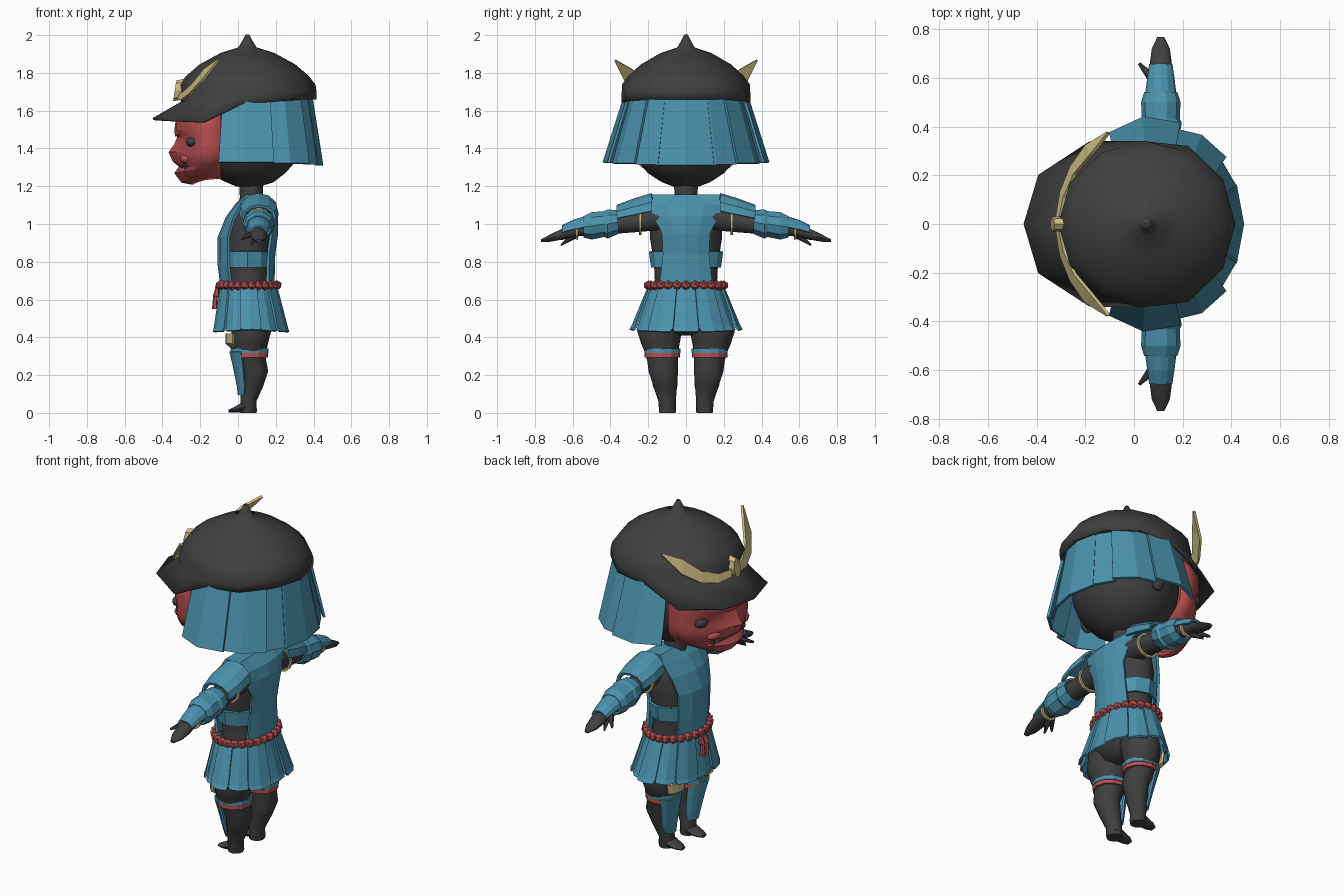
import bpy, bmesh, math
from mathutils import Vector as V

def material(name, c):
    m = bpy.data.materials.new(name)
    m.diffuse_color = (*c, 1)
    return m

DARK = material("dark", (0.05, 0.05, 0.05))
BLUE = material("blue", (0.07, 0.29, 0.42))
RED = material("red", (0.5, 0.08, 0.08))
GOLD = material("gold", (0.6, 0.5, 0.22))
X, Y, Z = V((1, 0, 0)), V((0, 1, 0)), V((0, 0, 1))

def finish(bm, name, mat, thick=0, smooth=0):
    bmesh.ops.remove_doubles(bm, verts=bm.verts, dist=1e-5)
    bmesh.ops.recalc_face_normals(bm, faces=bm.faces)
    me = bpy.data.meshes.new(name)
    bm.to_mesh(me)
    bm.free()
    ob = bpy.data.objects.new(name, me)
    bpy.context.collection.objects.link(ob)
    me.materials.append(mat)
    if thick:
        mod = ob.modifiers.new("thickness", 'SOLIDIFY')
        mod.thickness, mod.offset = thick, 0
    if smooth:
        bpy.ops.object.select_all(action='DESELECT')
        ob.select_set(True)
        bpy.context.view_layer.objects.active = ob
        bpy.ops.object.shade_smooth_by_angle(angle=math.radians(smooth))
    return ob

def loft(name, rings, mat, closed=True, cap=True, thick=0, smooth=0):
    """Skin a list of equally long point rows."""
    bm = bmesh.new()
    rows = [[bm.verts.new(p) for p in r] for r in rings]
    n = len(rows[0])
    for a, b in zip(rows, rows[1:]):
        for i in range(n if closed else n - 1):
            j = (i + 1) % n
            bm.faces.new((a[i], a[j], b[j], b[i]))
    if closed and cap:
        bm.faces.new(rows[0])
        bm.faces.new(rows[-1])
    return finish(bm, name, mat, thick, smooth)

def ring(c, u, v, n=12):
    return [V(c) + u * math.cos(t) + v * math.sin(t)
            for t in (2 * math.pi * i / n for i in range(n))]

def arc(c, u, v, a0, a1, n=6):
    return [V(c) + u * math.cos(t) + v * math.sin(t)
            for t in (math.radians(a0 + (a1 - a0) * i / n) for i in range(n + 1))]

def ball(name, c, r, mat, sub=1, smooth=0):
    bm = bmesh.new()
    bmesh.ops.create_icosphere(bm, subdivisions=sub, radius=1)
    for v in bm.verts:
        v.co = V(c) + V((v.co.x * r[0], v.co.y * r[1], v.co.z * r[2]))
    return finish(bm, name, mat, 0, smooth)

# --- helmet: dome with spike, rim stretched into a front brim
def mirrored(half):
    return [V(p) for p in half] + [V((x, -y, z)) for x, y, z in half[-2:0:-1]]

dome = [(0.005, 2.0), (0.02, 1.97), (0.045, 1.93), (0.14, 1.9), (0.25, 1.84), (0.32, 1.78), (0.355, 1.735)]
crease = [(.41, 0, 1.70), (.36, .18, 1.70), (.22, .315, 1.69), (.03, .335, 1.67),
          (-.135, .3, 1.625), (-.25, .18, 1.64), (-.295, 0, 1.645)]
rim = [(.41, 0, 1.66), (.36, .18, 1.66), (.22, .315, 1.65), (.02, .335, 1.635),
       (-.18, .335, 1.54), (-.39, .2, 1.55), (-.45, 0, 1.555)]
loft("helmet", [ring((.05, 0, z), X * r, Y * r * .94) for r, z in dome] + [mirrored(crease), mirrored(rim)],
     DARK, thick=.012, smooth=50, cap=False)

# --- crest: boss and two horns
loft("crest_boss", [ring((x, 0, z), Y * r, V((.15, 0, 1)) * .055, 8)
                    for x, z, r in ((-.335, 1.705, .03), (-.285, 1.715, .032))], GOLD)
horn = [(-.31, .02, 1.675, .018), (-.292, .12, 1.675, .022), (-.25, .22, 1.71, .026),
        (-.185, .305, 1.785, .034), (-.105, .375, 1.865, .004)]
for s in (1, -1):
    loft("crest_horn", [[V((x - w * .3, s * (y + w * .5), z - w)), V((x + w * .3, s * (y - w * .6), z + w))]
                        for x, y, z, w in horn], GOLD, closed=False, thick=.014)

# --- head, ears, neck
ball("head", (.06, 0, 1.48), (.285, .295, .29), DARK, 3, 60)
for s in (1, -1):
    ball("ear", (.08, s * .295, 1.4), (.04, .03, .06), DARK, 2, 60)
loft("neck", [ring((.07, 0, z), X * r, Y * r) for z, r in ((1.08, .075), (1.14, .06), (1.24, .065))], DARK, smooth=40)

# --- face mask: depth, half width, nose/mouth bulge and edge lift at each height
levels = [(1.215, .15, .13, 0, .03), (1.225, .205, .17, 0, .04), (1.27, .225, .22, .015, .03), (1.305, .205, .25, .01, .02),
          (1.335, .215, .27, .035, .01), (1.38, .215, .285, .055, 0), (1.42, .205, .29, .035, 0),
          (1.46, .21, .29, .015, 0), (1.5, .235, .29, .005, 0), (1.56, .23, .29, 0, 0), (1.61, .19, .27, 0, 0)]
mask = []
for z, a, w, nose, lift in levels:
    row = []
    for i in range(13):
        t = math.radians(-90 + 15 * i)
        x = -.09 - a * max(math.cos(t), 0) ** .75 - nose * math.exp(-(t / .3) ** 2)
        row.append(V((x, w * math.sin(t), z + lift * math.sin(t) ** 2)))
    mask.append(row)
loft("face_mask", mask, RED, closed=False, thick=.015, smooth=25)
ball("mouth", (-.265, 0, 1.305), (.05, .17, .012), DARK, 2)
for s in (1, -1):
    ball("eye", (-.24, s * .2, 1.435), (.037, .05, .03), DARK, 2)
    ball("cheek", (-.265, s * .12, 1.345), (.045, .07, .03), RED, 2, 40)
    ball("nostril", (-.312, s * .045, 1.37), (.035, .03, .025), RED, 2, 40)
    loft("tusk", [ring((-.275, s * .14, z), X * r, Y * r, 5) for z, r in ((1.29, .014), (1.36, .002))], DARK)
    loft("brow", [[V((-.322, s * .03, 1.465)), V((-.325, s * .03, 1.495))],
                  [V((-.282, s * .16, 1.49)), V((-.285, s * .16, 1.53))]], RED, closed=False, thick=.025)

# --- neck curtain: flared panels hanging under the helmet
def curtain(pts, z0):
    low = [V((x, y, z0)) for x, y in pts]
    top = [V((.05 + (p.x - .05) * .86, p.y * .755, 1.66)) for p in low]
    loft("neck_curtain_panel", [top, low], BLUE, closed=False, thick=.014)

for s in (1, -1):
    curtain([(-.1, s * .37), (.04, s * .435), (.19, s * .41)], 1.325)
    curtain([(.17, s * .385), (.275, s * .36), (.375, s * .27)], 1.32)
    curtain([(.35, s * .265), (.42, s * .145)], 1.315)
curtain([(.415, -.16), (.445, 0), (.415, .16)], 1.31)

# --- torso and pelvis
body = [(.41, .075, .04, .05), (.43, .075, .09, .12), (.5, .07, .13, .2), (.6, .065, .13, .19), (.7, .055, .115, .165),
        (.8, .055, .115, .17), (.92, .06, .125, .19), (1.02, .075, .115, .19), (1.09, .09, .085, .17), (1.13, .09, .05, .1)]
loft("torso", [ring((c, 0, z), X * a, Y * b) for z, c, a, b in body], DARK, smooth=60)

# --- chest armour: one sheet from the front over the shoulders to the back
plate = [(-.085, .14, .66, .05), (-.1, .14, .78, .05), (-.1, .145, .93, .05), (-.06, .17, 1.03, .04),
         (-.01, .185, 1.1, .03), (.045, .18, 1.15, 0), (.13, .18, 1.15, 0), (.185, .2, 1.1, -.03),
         (.205, .17, 1.04, -.04), (.205, .125, .95, -.03), (.19, .12, .84, -.03), (.185, .14, .66, -.03)]
loft("chest_armour", [[V((x + d * abs(k) ** 2, w * k, z)) for k in (-1, -.5, 0, .5, 1)]
                      for x, w, z, d in plate], BLUE, closed=False, thick=.015)
loft("belly_band", [ring((.05, 0, z), X * .135, Y * w) for z, w in ((.77, .178), (.855, .19))],
     BLUE, cap=False, thick=.014)

# --- skirt: overlapping flared panels with dropped corners
N = 12
for k in range(N):
    rows = []
    for f, z in ((0, .69), (.5, .56), (.88, .46), (1, .44)):
        row = []
        for j in (-1, 0, 1):
            t = 2 * math.pi * (k + j * (.53 if f < .95 else .44)) / N
            g = 1 + (.045 if k % 2 else -.02) + (.03 if j == 0 else 0) * f
            row.append(V((.055 + .015 * f + (.14 + .055 * f) * g * math.cos(t),
                          (.18 + .095 * f) * g * math.sin(t),
                          z - .012 * f * abs(math.cos(t)))))
        rows.append(row)
    loft("skirt_panel", rows, BLUE, closed=False, thick=.012)

# --- bead belt and tassel
for k in range(26):
    t = 2 * math.pi * k / 26
    ball("belt_bead", (.055 + .152 * math.cos(t), .2 * math.sin(t), .675), (.027, .027, .027), RED)
for s in (1, -1):
    loft("belt_tassel", [ring((x, s * .018, z), X * r, Y * r, 6)
                         for x, z, r in ((-.11, .66, .01), (-.115, .62, .018), (-.12, .61, .012), (-.122, .55, .016))], RED)

# --- limbs, built once per side
for s in (1, -1):
    # arm with hand and fingers
    arm = [(.13, 1.04, .075, .075), (.25, 1.015, .06, .06), (.38, 1.0, .055, .055), (.5, .985, .055, .05),
           (.58, .97, .038, .036), (.66, .945, .045, .03), (.72, .925, .037, .02), (.768, .911, .014, .008)]
    loft("arm", [ring((.11, s * y, z), X * a, Z * b, 10) for y, z, a, b in arm], DARK, smooth=50)
    for tip, base in (((.02, .66, .92), (.09, .58, .96)), ((.07, .66, .89), (.1, .58, .95))):
        loft("thumb", [ring((p[0], s * p[1], p[2]), V((.7, s * .7, 0)) * r, Z * r, 6)
                       for p, r in ((base, .025), (tip, .006))], DARK, smooth=50)
    cuff = [(.36, 1.01, .07, .06), (.415, 1.0, .08, .075), (.43, 1.0, .072, .066), (.5, .99, .075, .07), (.54, .985, .062, .054)]
    loft("forearm_guard", [ring((.11, s * y, z), X * a, Z * b, 10) for y, z, a, b in cuff], BLUE, cap=False, thick=.012)
    loft("hand_guard", [arc((.11, s * y, z), X * a, Z * b, 0, 180)
                        for y, z, a, b in ((.52, .985, .06, .055), (.6, .97, .05, .045), (.655, .955, .042, .032))],
         BLUE, closed=False, thick=.012)
    loft("shoulder_guard", [arc((.11, s * y, z), X * a, Z * b, -5, 185)
                            for y, z, a, b in ((.18, 1.075, .095, .082), (.27, 1.055, .1, .075), (.365, 1.035, .085, .06))],
         BLUE, closed=False, thick=.014)
    for y, z, r in ((.242, 1.015, .066), (.578, .97, .047)):
        loft("arm_ring", [ring((.11, s * (y + d), z), X * r, Z * r, 12) for d in (-.007, .007)], GOLD, cap=False, thick=.012)
    # leg and foot
    leg = [(.52, .08, .12, .1, .115), (.43, .07, .14, .105, .118), (.36, .062, .135, .095, .1), (.3, .065, .125, .08, .083),
           (.22, .09, .12, .07, .078), (.14, .075, .11, .058, .062), (.06, .055, .1, .042, .046), (.01, .055, .098, .045, .045), (0, .055, .098, .042, .043)]
    loft("leg", [ring((x, s * y, z), X * a, Y * b) for z, x, y, a, b in leg], DARK, smooth=60)
    foot = [(.08, .022, .02, .04), (.03, .03, .029, .044), (-.02, .016, .015, .04), (-.05, .009, .008, .022)]
    loft("foot", [ring((x, s * .098, z), Y * w, Z * h, 8) for x, z, h, w in foot], DARK, smooth=60)
    # knee bands, knee pad and shin guard
    for mat, z, h, r in ((RED, .305, .011, .088), (BLUE, .33, .012, .09)):
        loft("knee_band", [ring((.06, s * .125, z + d), X * r * 1.05, Y * r) for d in (-h, h)], mat, cap=False, thick=.012)
    loft("knee_pad", [arc((.04, s * .135, z), X * a, Y * b, 130, 230)
                      for z, a, b in ((.345, .07, .04), (.37, .1, .09), (.42, .1, .1))], GOLD, closed=False, thick=.015)
    loft("shin_guard", [arc((x, s * y, z), X * a, Y * b, 115, 245)
                        for z, x, y, a, b in ((.325, .06, .13, .1, .09), (.24, .065, .12, .085, .08),
                                              (.14, .065, .11, .065, .065), (.095, .055, .105, .05, .045))],
         BLUE, closed=False, thick=.012)
